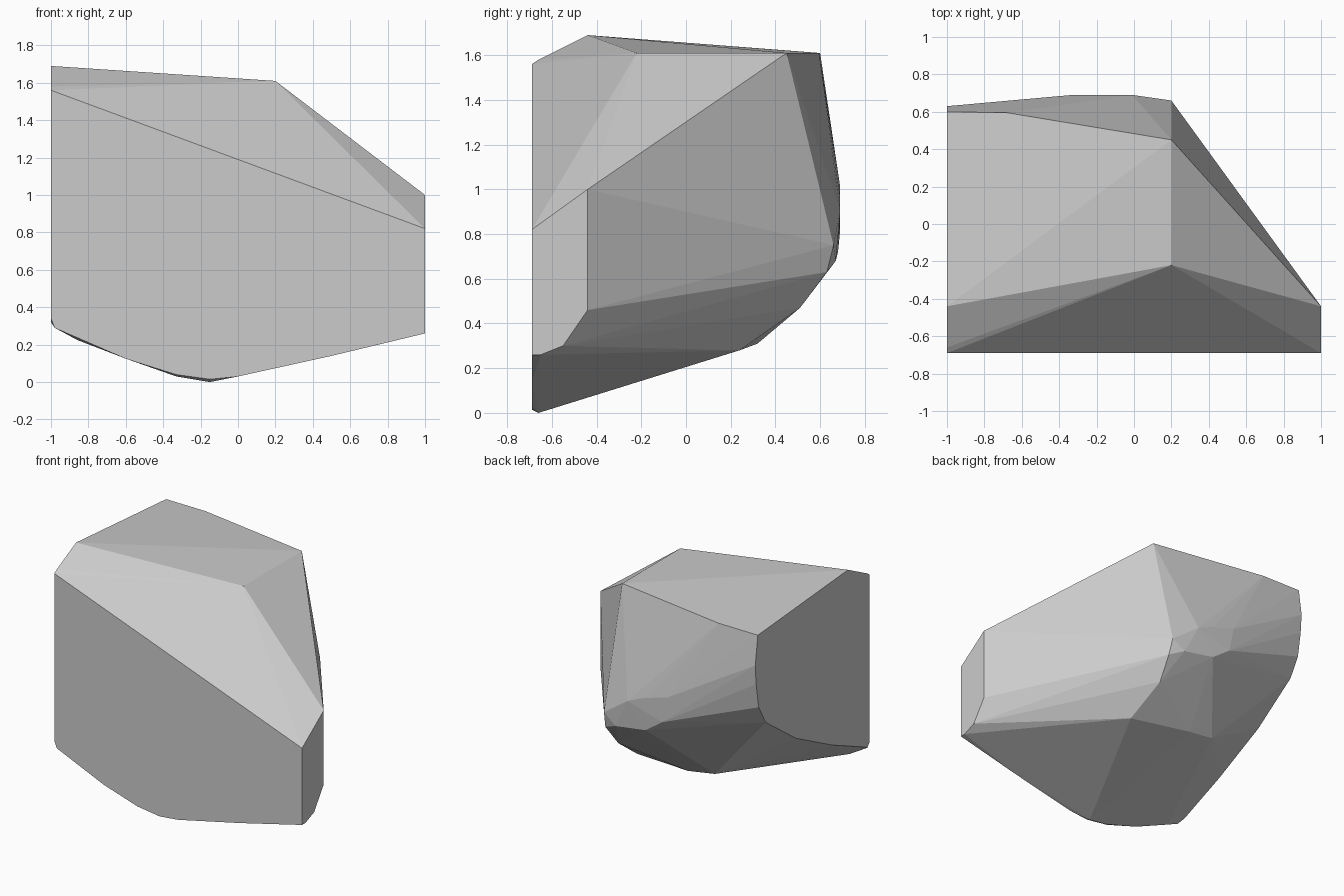
import bpy
import bmesh
import math

# Remove the default object
default_cube = bpy.data.objects.get("Cube")
if default_cube:
    bpy.data.objects.remove(default_cube, do_unlink=True)


def make_material(name, colour):
    material = bpy.data.materials.new(name)
    material.use_nodes = True
    material.diffuse_color = colour
    shader = material.node_tree.nodes["Principled BSDF"]
    shader.inputs["Base Color"].default_value = colour
    return material


def side_outline(x, outline):
    """Corners of a flat face across x, given as (y, z)."""
    return [(x, y, z) for y, z in outline]


def front_outline(y, outline):
    """Corners of a flat face across y, given as (x, z)."""
    return [(x, y, z) for x, z in outline]


def build_hull(name, corners, material):
    """Wrap the corners in a convex faceted body with flat shading."""
    mesh = bpy.data.meshes.new(name)
    body = bmesh.new()
    for corner in corners:
        body.verts.new(corner)
    hull = bmesh.ops.convex_hull(body, input=body.verts[:])
    inner = set(hull["geom_interior"]) | set(hull["geom_unused"])
    loose = [item for item in inner if isinstance(item, bmesh.types.BMVert)]
    bmesh.ops.delete(body, geom=loose, context="VERTS")
    # Merge the triangles of each flat cut
    bmesh.ops.dissolve_limit(body, angle_limit=math.radians(0.5),
                             verts=body.verts[:], edges=body.edges[:])
    bmesh.ops.recalc_face_normals(body, faces=body.faces[:])
    for face in body.faces:
        face.smooth = False
    body.to_mesh(mesh)
    body.free()
    mesh.materials.append(material)
    stone = bpy.data.objects.new(name, mesh)
    bpy.context.collection.objects.link(stone)
    return stone


# Large flat cut on the front, with a narrow chamfer under it
front_cut = front_outline(-.69, [
    (-1, 1.56), (1, .82), (1, .26), (.5, .14), (0, .03), (-.15, .015),
    (-.33, .04), (-.6, .125), (-.85, .235), (-.98, .29), (-1, .34)])
front_chamfer = front_outline(-.66, [(-.15, 0), (-.33, .03), (-.86, .225)])

# Flat cuts on both ends
wide_end = side_outline(-1, [
    (-.66, 1.58), (-.44, 1.69), (.6, 1.61), (.63, 1.4), (.62, 1.26),
    (.59, 1.08), (.51, .94), (.16, .69), (-.26, .48), (-.64, .32)])
narrow_end = side_outline(1, [
    (-.65, .26), (-.55, .3), (-.44, .46), (-.44, 1)])

# Top ridge and the rear edge of the top
top_ridge = side_outline(.2, [(-.22, 1.61), (.45, 1.61), (.66, .75)])
top_rear = [(-.68, .595, 1.61)]

# Worn bulge at the back
back_bulge = front_outline(.69, [
    (-.01, .9), (-.15, .96), (-.29, .82), (-.33, 1.01)])
back_bulge += [(-.15, .68, .72), (.1, .67, .68), (.21, .63, .63)]

# Underside rising towards the back
underside = [(.19, .51, .47), (.23, .24, .28), (-.24, .32, .31),
             (-.45, .31, .34), (-.56, .46, .63)]

grey_stone = make_material("grey stone", (.6, .6, .6, 1))
build_hull("boulder",
           front_cut + front_chamfer + wide_end + narrow_end
           + top_ridge + top_rear + back_bulge + underside,
           grey_stone)
